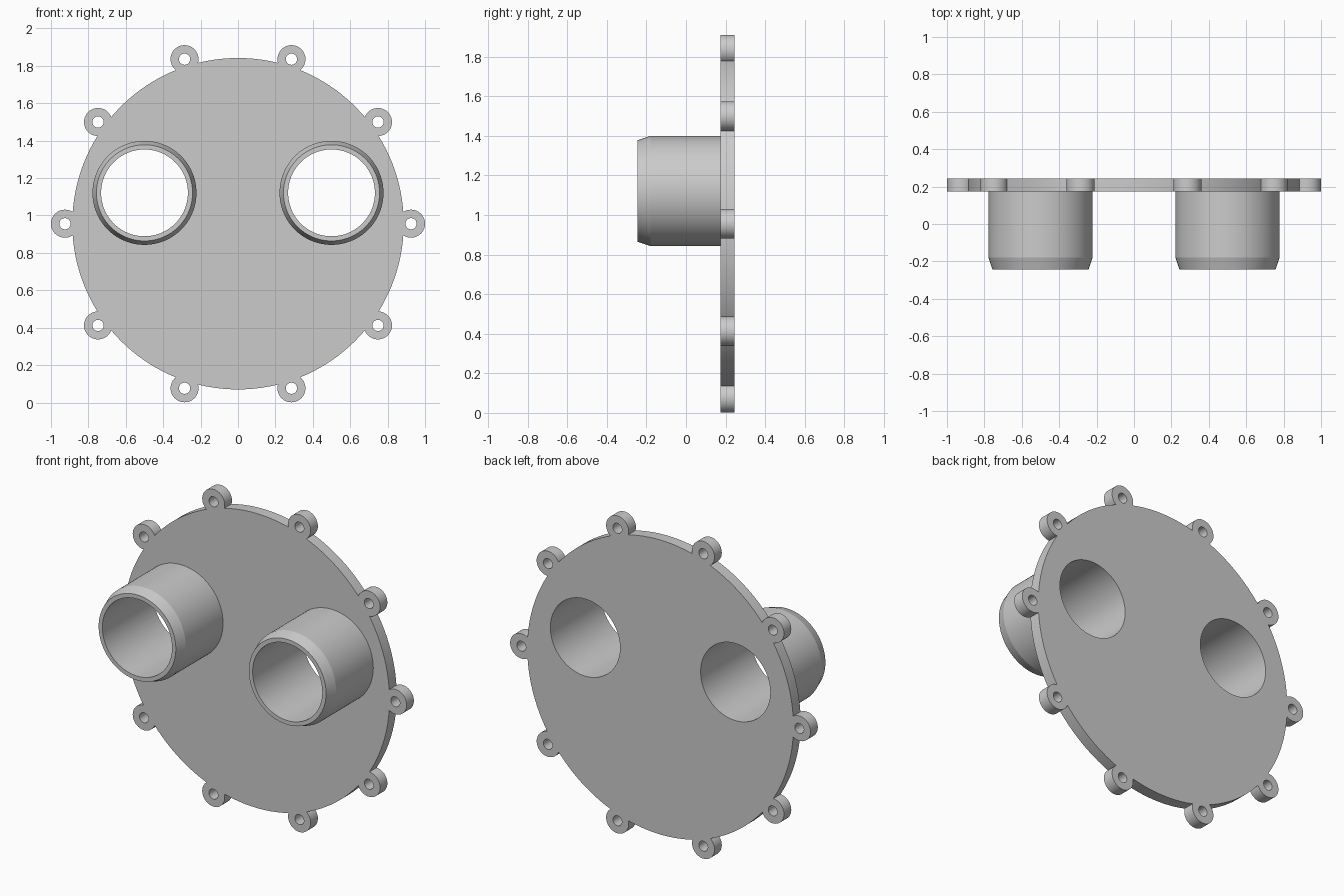
import bpy, bmesh
from math import sin, cos, tau, radians

cube = bpy.data.objects.get("Cube")
if cube:
    bpy.data.objects.remove(cube, do_unlink=True)

CENTRE_Z = 0.956
FRONT, PLATE_FRONT, BACK = -0.244, 0.175, 0.244
DISC_R, LUG_RING, LUG_R, LUG_HOLE = 0.886, 0.925, 0.075, 0.03
PORT_X, PORT_Z, PORT_R, BORE_R = 0.5, 1.121, 0.278, 0.232

grey = bpy.data.materials.new("light grey")
grey.use_nodes = True
colour = (0.6, 0.6, 0.6, 1)
grey.diffuse_color = colour
grey.node_tree.nodes["Principled BSDF"].inputs["Base Color"].default_value = colour


def lathe(bm, x, z, profile, segments):
    """Closed solid turned about a y-parallel axis; profile is (radius, y) pairs."""
    rings = []
    for r, y in profile:
        rings.append([bm.verts.new((x + r * cos(tau * i / segments), y,
                                    z + r * sin(tau * i / segments)))
                      for i in range(segments)])
    for a, b in zip(rings, rings[1:]):
        for i in range(segments):
            j = (i + 1) % segments
            bm.faces.new((a[i], a[j], b[j], b[i]))
    bm.faces.new(rings[0])
    bm.faces.new(rings[-1])


def make_object(name, bm):
    bmesh.ops.recalc_face_normals(bm, faces=bm.faces)
    mesh = bpy.data.meshes.new(name)
    bm.to_mesh(mesh)
    bm.free()
    mesh.materials.append(grey)
    obj = bpy.data.objects.new(name, mesh)
    bpy.context.collection.objects.link(obj)
    return obj


def combine(target, tool, operation):
    mod = target.modifiers.new(operation.lower(), "BOOLEAN")
    mod.operation, mod.object, mod.solver = operation, tool, "EXACT"
    bpy.context.view_layer.objects.active = target
    bpy.ops.object.modifier_apply(modifier=mod.name)
    bpy.data.objects.remove(tool, do_unlink=True)


# Round plate
bm = bmesh.new()
lathe(bm, 0, CENTRE_Z, [(DISC_R, PLATE_FRONT), (DISC_R, BACK)], 160)
plate = make_object("flange_plate", bm)

# Bolt lugs around the rim and chamfered port tubes, with matching bores
solids, bores = bmesh.new(), bmesh.new()
for k in range(10):
    x = LUG_RING * cos(tau * k / 10)
    z = CENTRE_Z + LUG_RING * sin(tau * k / 10)
    lathe(solids, x, z, [(LUG_R, PLATE_FRONT), (LUG_R, BACK)], 48)
    lathe(bores, x, z, [(LUG_HOLE, 0), (LUG_HOLE, 0.4)], 32)
for x in (-PORT_X, PORT_X):
    lathe(solids, x, PORT_Z, [(0.257, FRONT), (PORT_R, -0.18), (PORT_R, 0.21)], 96)
    lathe(bores, x, PORT_Z, [(BORE_R, -0.4), (BORE_R, 0.4)], 96)

combine(plate, make_object("lugs_and_ports", solids), "UNION")
combine(plate, make_object("bores", bores), "DIFFERENCE")

# Smooth round walls, crisp chamfers and rims
bpy.ops.object.select_all(action="DESELECT")
plate.select_set(True)
bpy.context.view_layer.objects.active = plate
bpy.ops.object.shade_smooth_by_angle(angle=radians(15))
